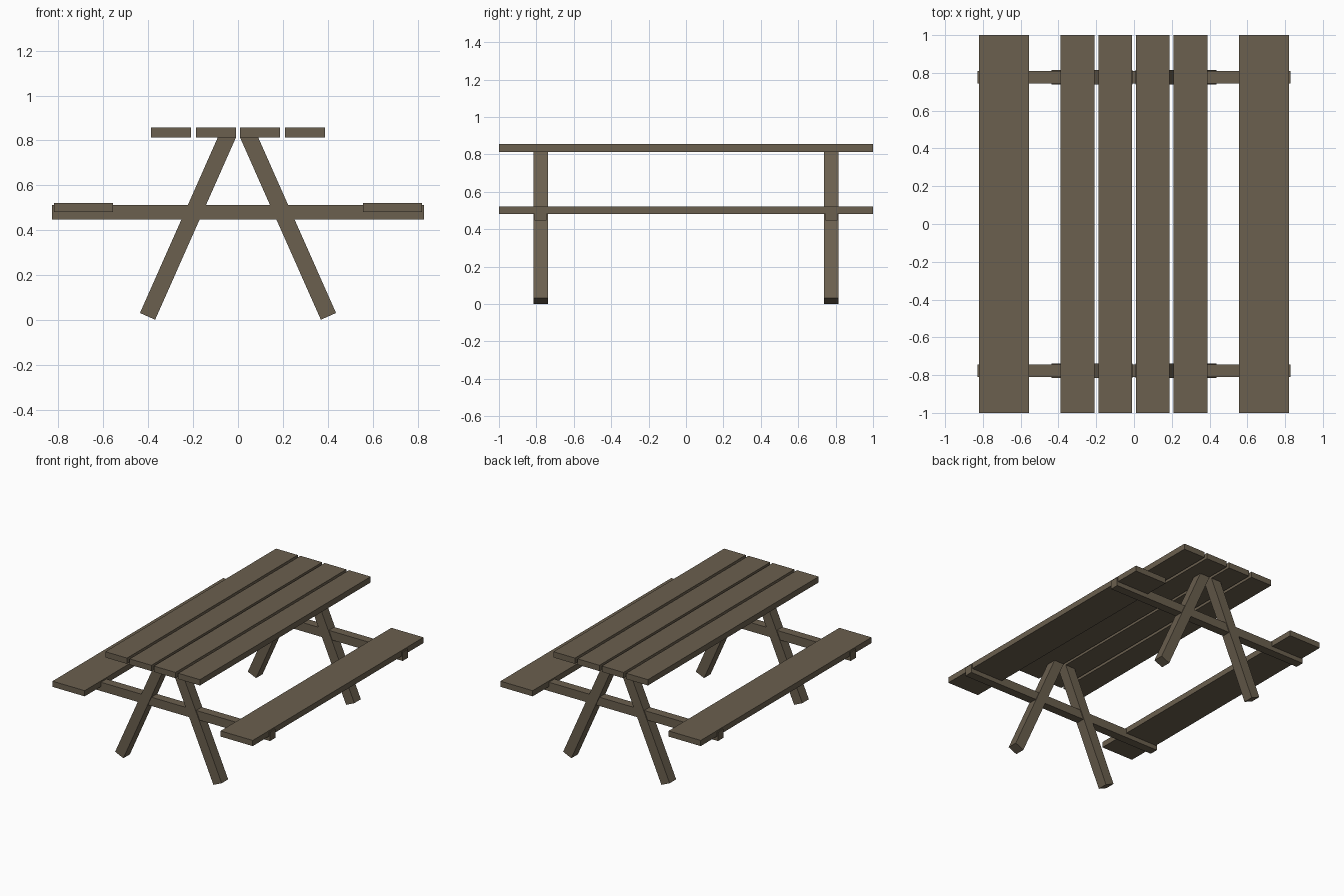
import bpy
import math
from mathutils import Vector

if "Cube" in bpy.data.objects:
    bpy.data.objects.remove(bpy.data.objects["Cube"])

wood = bpy.data.materials.new("weathered_wood")
wood.diffuse_color = (0.145, 0.115, 0.077, 1)
wood.use_nodes = True
wood.node_tree.nodes["Principled BSDF"].inputs["Base Color"].default_value = wood.diffuse_color


def board(name, center, size, tilt=0.0):
    """Square-cut timber, optionally tilted about the y axis."""
    bpy.ops.mesh.primitive_cube_add(size=1, location=center, rotation=(0, tilt, 0))
    ob = bpy.context.object
    ob.name = name
    ob.scale = size
    bpy.ops.object.transform_apply(location=False, rotation=True, scale=True)
    ob.data.materials.append(wood)
    return ob


# Four table top planks
for i, x in enumerate((-0.299, -0.099, 0.099, 0.299)):
    board(f"top_plank_{i + 1}", (x, 0, 0.835), (0.178, 2.0, 0.043))

# Two bench seats, let slightly into the cross beams
for side, x in (("left", -0.689), ("right", 0.689)):
    board(f"seat_{side}", (x, 0, 0.501), (0.264, 2.0, 0.042))

# A-frames: splayed legs with a cross beam through them
foot = Vector((-0.403, 0, 0.016))   # centre of the square-cut lower end
head = Vector((-0.043, 0, 0.828))   # centre of the square-cut upper end
axis = head - foot
mid = (head + foot) / 2
tilt = math.atan2(axis.x, axis.z)
for end, y in (("front", -0.777), ("back", 0.777)):
    board(f"cross_beam_{end}", (0, y, 0.479), (1.658, 0.064, 0.065))
    for side, s in (("left", 1), ("right", -1)):
        board(f"leg_{end}_{side}", (s * mid.x, y, mid.z),
              (0.074, 0.076, axis.length), s * tilt)
